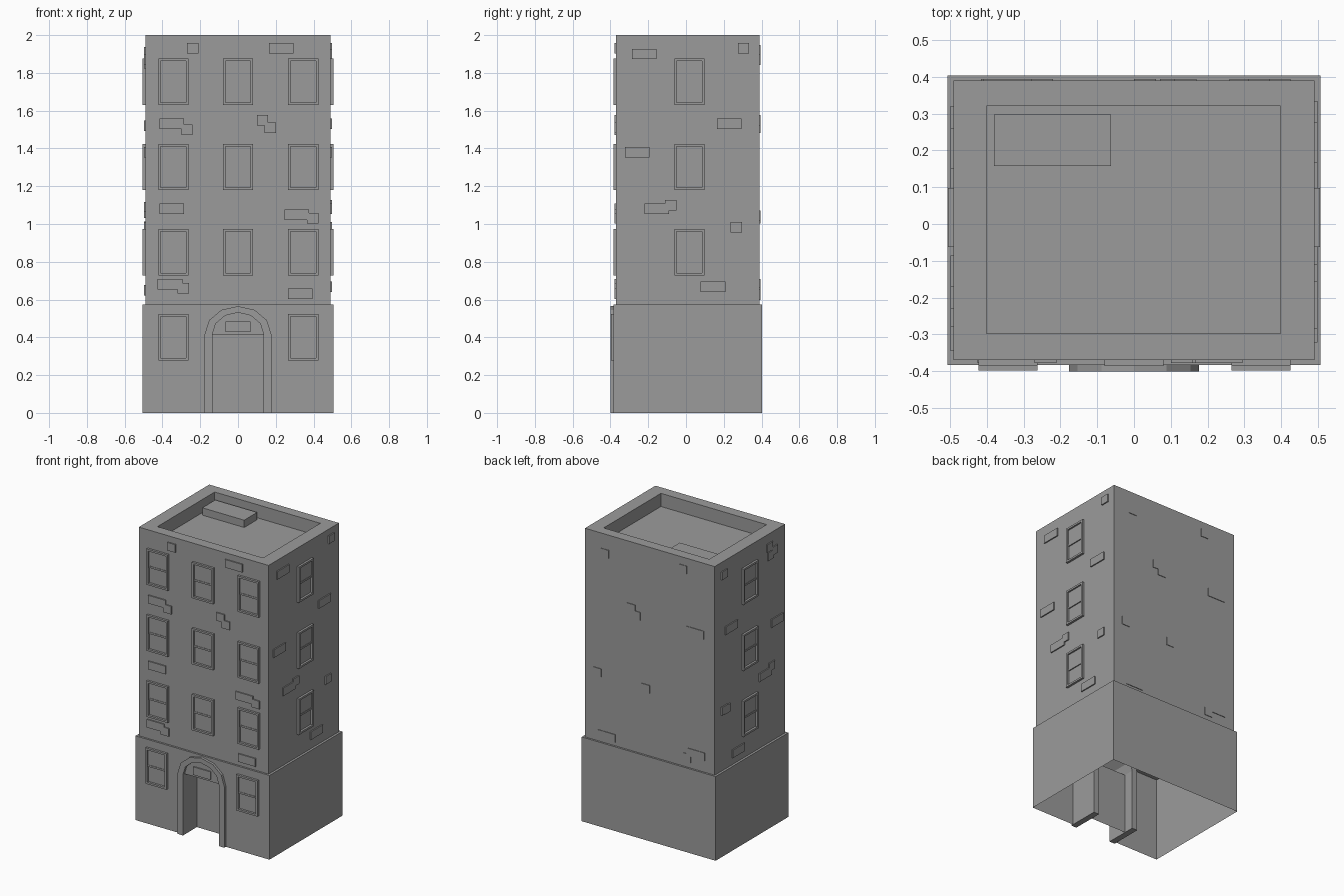
import bpy, bmesh, math

if "Cube" in bpy.data.objects:
    bpy.data.objects.remove(bpy.data.objects["Cube"])

# Dark stone grey shared by every part
stone = bpy.data.materials.new("dark_stone")
stone.diffuse_color = (0.33, 0.33, 0.33, 1)
stone.use_nodes = True
stone.node_tree.nodes["Principled BSDF"].inputs["Base Color"].default_value = stone.diffuse_color


def mesh_from(name, polys):
    """Sheet mesh from a list of polygons, corners welded."""
    bm = bmesh.new()
    for p in polys:
        bm.faces.new([bm.verts.new(c) for c in p])
    bmesh.ops.remove_doubles(bm, verts=bm.verts, dist=1e-5)
    bmesh.ops.recalc_face_normals(bm, faces=bm.faces)
    me = bpy.data.meshes.new(name)
    bm.to_mesh(me)
    bm.free()
    me.materials.append(stone)
    ob = bpy.data.objects.new(name, me)
    bpy.context.collection.objects.link(ob)
    return ob


def rect(x0, x1, y0, y1, z):
    return [(x0, y0, z), (x1, y0, z), (x1, y1, z), (x0, y1, z)]


def bridge(a, b):
    n = len(a)
    return [[a[i], a[(i + 1) % n], b[(i + 1) % n], b[i]] for i in range(n)]


def box_polys(lo, hi):
    a = rect(lo[0], hi[0], lo[1], hi[1], lo[2])
    b = rect(lo[0], hi[0], lo[1], hi[1], hi[2])
    return [a, b] + bridge(a, b)


# Each wall maps (along, outward, height) to world coordinates
WALLS = {
    "front": lambda u, d, z: (u, -0.37 - d, z),
    "ground": lambda u, d, z: (u, -0.383 - d, z),
    "back": lambda u, d, z: (u, 0.39 + d, z),
    "right": lambda u, d, z: (0.49 + d, u, z),
    "left": lambda u, d, z: (-0.49 - d, u, z),
}


def wall_box(wall, u, z, w, h, d):
    f = WALLS[wall]
    p, q = f(u - w / 2, 0, z - h / 2), f(u + w / 2, d, z + h / 2)
    return box_polys([min(a, b) for a, b in zip(p, q)], [max(a, b) for a, b in zip(p, q)])


# Upper storeys with a sunken roof inside the parapet
outer = (-0.49, 0.49, -0.37, 0.39)
inner = (-0.40, 0.398, -0.298, 0.32)
r = [rect(*outer, 0.575), rect(*outer, 2), rect(*inner, 2), rect(*inner, 1.91)]
mesh_from("upper_storeys", bridge(r[0], r[1]) + bridge(r[1], r[2]) + bridge(r[2], r[3]) + [r[3]])

# Rooftop box
mesh_from("roof_unit", box_polys((-0.38, 0.157, 1.905), (-0.063, 0.297, 1.96)))

# Ground storey, open underneath, with a door notch in the front
X, F, B, H = 0.506, -0.383, 0.403, 0.575
DW, DH, DY = 0.136, 0.415, -0.25
lo, hi = rect(-X, X, F, B, 0), rect(-X, X, F, B, H)
front = [(-X, F, 0), (-DW, F, 0), (-DW, F, DH), (DW, F, DH), (DW, F, 0), (X, F, 0), (X, F, H), (-X, F, H)]
mesh_from("ground_storey", bridge(lo, hi)[1:] + [hi, front])

# Door panel and the soffit over it
mesh_from("doorway", [
    [(-DW, DY, 0), (DW, DY, 0), (DW, DY, DH), (-DW, DY, DH)],
    [(-DW, F, DH), (DW, F, DH), (DW, DY, DH), (-DW, DY, DH)]])


# Arched door surround
def arch(rx, rz, y):
    angles = [math.pi * i / 6 for i in range(7)]
    curve = [(rx * math.cos(a), y, 0.415 + rz * math.sin(a)) for a in angles]
    return [(rx, y, 0)] + curve + [(-rx, y, 0)]


loops = [arch(0.177, 0.15, -0.40), arch(DW, 0.116, -0.40), arch(DW, 0.116, -0.18), arch(0.177, 0.15, -0.18)]
polys = [[l[0] for l in loops], [l[-1] for l in loops]]
for k in range(4):
    polys += bridge(loops[k], loops[(k + 1) % 4])[:-1]
mesh_from("door_arch", polys)


# Sash windows: frame ring, upper pane, middle rail
def window(wall, u, z):
    w, h, t, d = 0.16, 0.245, 0.013, 0.015
    frame = []
    for s in (-1, 1):
        frame.append(wall_box(wall, u + s * (w - t) / 2, z, t, h, d))
        frame.append(wall_box(wall, u, z + s * (h - t) / 2, w - 2 * t, t, d))
    for part in frame:
        mesh_from("window_frame_" + wall, part)
    mesh_from("window_pane_" + wall, wall_box(wall, u, z + h / 4 - 0.004, w - 2 * t, h / 2 - t, 0.004))
    mesh_from("window_rail_" + wall, wall_box(wall, u, z, w - 2 * t, 0.012, 0.007))


for z in (1.753, 1.302, 0.851):
    for u in (-0.342, 0, 0.345):
        window("front", u, z)
    window("right", 0.018, z)
    window("left", 0.018, z)
for u in (-0.342, 0.345):
    window("ground", u, 0.40)

# Raised bricks: (along, height), full and half sizes
FULL = {
    "ground": [(0, 0.457)],
    "front": [(0.23, 1.93), (-0.35, 1.53), (-0.35, 1.08), (0.31, 1.05), (-0.36, 0.68), (0.33, 0.63)],
    "right": [(-0.22, 1.90), (0.23, 1.53), (-0.257, 1.38), (-0.155, 1.08), (0.143, 0.667)],
    "left": [(0.214, 1.52), (-0.28, 1.38), (-0.15, 1.06), (0.14, 0.65)],
    "back": [(-0.345, 1.51), (0.325, 0.625), (-0.35, 0.68)],
}
HALF = {
    "front": [(-0.24, 1.93), (-0.27, 1.50), (0.13, 1.55), (0.17, 1.51), (0.395, 1.03), (-0.29, 0.66)],
    "right": [(0.304, 1.93), (-0.08, 1.10), (0.266, 0.983)],
    "left": [(0.29, 1.91), (-0.20, 1.91), (-0.25, 1.87), (-0.21, 1.85), (-0.22, 1.09), (0.29, 0.985), (0.26, 0.98)],
    "back": [(0.34, 1.87), (-0.25, 1.92), (0.14, 1.55), (0.10, 1.51), (0.395, 1.045), (0.03, 1.03), (-0.28, 0.64)],
}
for table, w in ((FULL, 0.13), (HALF, 0.06)):
    for wall, spots in table.items():
        for u, z in spots:
            depth = 0.004 if wall == "back" else 0.008
            mesh_from("brick_" + wall, wall_box(wall, u, z, w, 0.055, depth))
